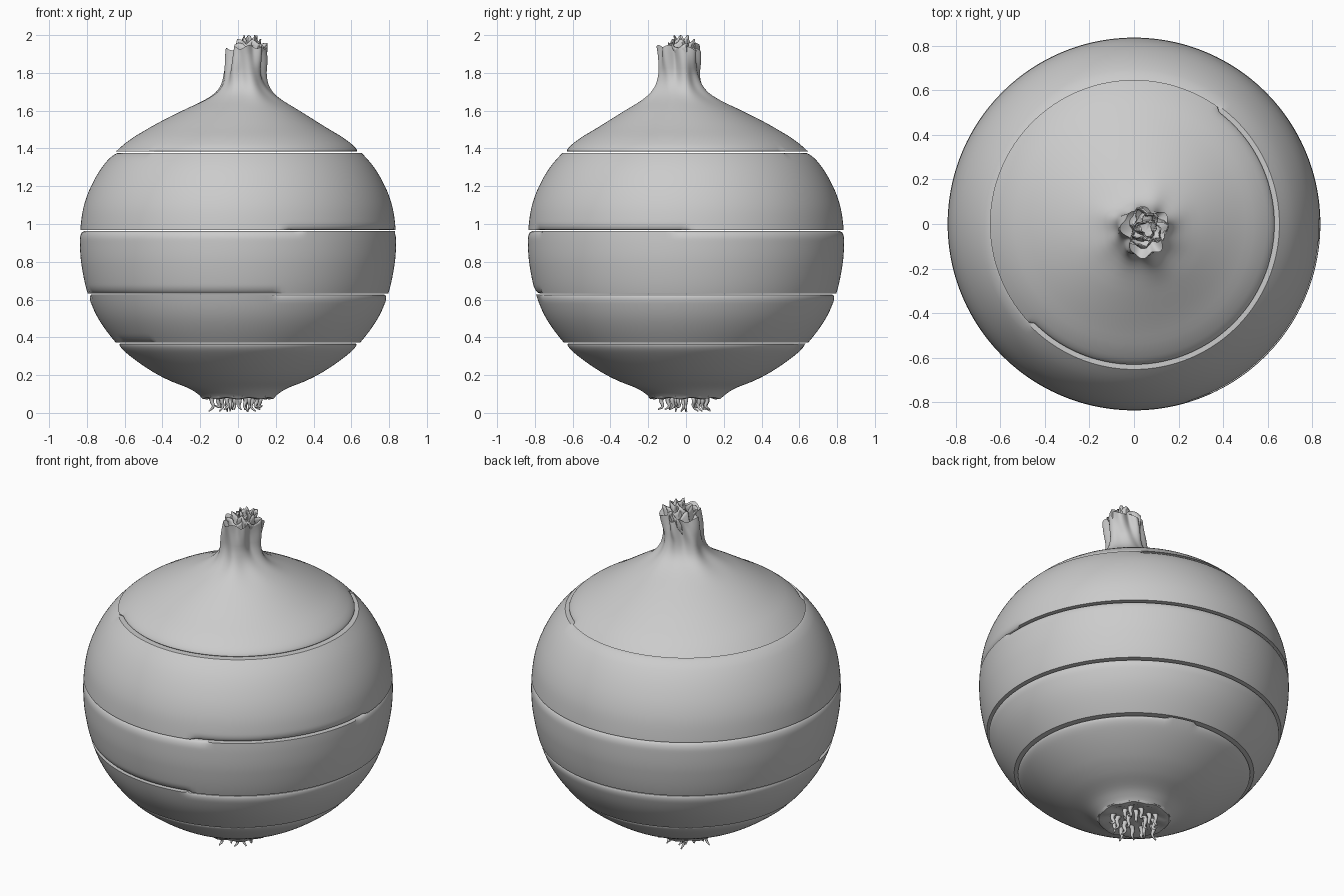
import bpy, bmesh, math, random
from math import sin, cos, pi, radians

if "Cube" in bpy.data.objects:
    bpy.data.objects.remove(bpy.data.objects["Cube"])

random.seed(4)
SEG = 192
# silhouette as (height, radius)
PROFILE = [(0.085, 0.195), (0.10, 0.212), (0.13, 0.26), (0.17, 0.36), (0.22, 0.455),
           (0.30, 0.57), (0.37, 0.645), (0.50, 0.74), (0.63, 0.795), (0.78, 0.828),
           (0.90, 0.837), (1.00, 0.832), (1.10, 0.815), (1.20, 0.778), (1.30, 0.72),
           (1.38, 0.65), (1.45, 0.567), (1.50, 0.485), (1.55, 0.40), (1.60, 0.31),
           (1.65, 0.217), (1.69, 0.158), (1.73, 0.125), (1.78, 0.108), (1.85, 0.102),
           (1.94, 0.098)]


def radius(z):
    """Smooth (Hermite) radius lookup along the silhouette."""
    P = PROFILE
    z = min(max(z, P[0][0]), P[-1][0])
    i = 0
    while i < len(P) - 2 and z > P[i + 1][0]:
        i += 1

    def slope(k):
        a, b = P[max(k - 1, 0)], P[min(k + 1, len(P) - 1)]
        return (b[1] - a[1]) / (b[0] - a[0])
    h = P[i + 1][0] - P[i][0]
    t = (z - P[i][0]) / h
    return ((2*t**3 - 3*t*t + 1) * P[i][1] + (t**3 - 2*t*t + t) * h * slope(i)
            + (3*t*t - 2*t**3) * P[i + 1][1] + (t**3 - t*t) * h * slope(i + 1))


def crumple(a, z):
    """Relative radius wrinkles that grow up the dry neck."""
    k = min(max((z - 1.62) / 0.25, 0), 1)
    return 1 + k * (0.10 * sin(3 * a + 0.6 + 3 * z) + 0.09 * sin(5 * a + 2.0 - 8 * z)
                    + 0.07 * sin(8 * a + 14 * z))


def neck_shift(z):
    k = min(max((z - 1.5) / 0.22, 0), 1)
    k = k * k * (3 - 2 * k)
    return 0.035 * k + 0.12 * max(z - 1.8, 0), -0.033 * k


def finish(name, bm, angle=30):
    bmesh.ops.recalc_face_normals(bm, faces=bm.faces)
    me = bpy.data.meshes.new(name)
    bm.to_mesh(me)
    bm.free()
    ob = bpy.data.objects.new(name, me)
    bpy.context.collection.objects.link(ob)
    bpy.ops.object.select_all(action='DESELECT')
    ob.select_set(True)
    bpy.context.view_layer.objects.active = ob
    bpy.ops.object.shade_smooth_by_angle(angle=radians(angle))
    return ob


def lathe(name, rows, point, seg=SEG, caps=(None, None), angle=30):
    """Skin rings of point(row, angle); caps are optional centre points."""
    bm = bmesh.new()
    rings = [[bm.verts.new(point(r, 2 * pi * i / seg)) for i in range(seg)] for r in rows]
    for lo, hi in zip(rings, rings[1:]):
        for i in range(seg):
            j = (i + 1) % seg
            bm.faces.new((lo[i], lo[j], hi[j], hi[i]))
    for ring, c in zip((rings[0], rings[-1]), caps):
        if c:
            v = bm.verts.new(c)
            for i in range(seg):
                bm.faces.new((ring[i], ring[(i + 1) % seg], v))
    return finish(name, bm, angle)


def in_arc(a, arc):
    return arc and (math.degrees(a) - arc[0]) % 360 <= arc[1] - arc[0]


def rounding(d):
    """Inset of a rounded rim at distance d from the cut."""
    t = 1 - min(d / 0.045, 1)
    return 0.02 * (1 - math.sqrt(max(1 - t * t, 0)))


# slices: name, bottom, top, arc of rounded bottom rim, arc of rounded top rim
GAP = 0.003
SLICES = [("root_slice", 0.085, 0.37, None, (81, 427)),
          ("lower_slice", 0.37, 0.63, (200, 225), (-75, 190)),
          ("middle_slice", 0.63, 0.965, (190, 285), (-4, 293)),
          ("upper_slice", 0.965, 1.38, (-72, 0), (54, 224)),
          ("neck_slice", 1.38, 1.93, (-136, 54), None)]
RIM = [0, 0.004, 0.01, 0.018, 0.027, 0.036, 0.045]
for name, z0, z1, low, high in SLICES:
    a0 = z0 + GAP if z0 > 0.1 else z0
    a1 = z1 - GAP if z1 < 1.9 else z1
    n = 22
    mid = [a0 + 0.045 + (a1 - a0 - 0.09) * k / n for k in range(1, n)]
    rows = [a0 + d for d in RIM] + mid + [a1 - d for d in reversed(RIM)]

    def skin(z, a):
        r = radius(z) * crumple(a, z)
        if in_arc(a, low):
            r -= rounding(z - a0)
        if in_arc(a, high):
            r -= rounding(a1 - z)
        sx, sy = neck_shift(z)
        k = min(max((z - 1.8) / 0.13, 0), 1)
        return (sx + r * cos(a), sy + r * sin(a) * (1 + 0.1 * k),
                z + k * 0.018 * sin(4 * a + 1) * sin(3 * a))
    sx, sy = neck_shift(z1)
    bottom = (0, 0, a0) if z0 > 0.1 else (0, 0, 0.11)
    top = (sx, sy, a1) if z1 < 1.9 else (sx, sy, 1.84)
    lathe(name, rows, skin, caps=(bottom, top))

# dry skin layers curled inside the neck opening
for k, (r0, top) in enumerate([(0.078, 1.945), (0.055, 1.965), (0.032, 1.985)]):
    def leaf(t, a, r0=r0, top=top, k=k):
        z = 1.84 + (top - 1.84) * t
        r = r0 * (1 + 0.22 * sin(3 * a + k * 2 + 2 * t) + 0.15 * sin(7 * a + k) * t)
        z += t * 0.015 * sin(5 * a + 2 * k)
        sx, sy = neck_shift(z)
        return sx + 0.008 + r * cos(a), sy + 0.012 + r * sin(a), z
    layer = lathe(f"neck_layer_{k + 1}", [i / 6 for i in range(7)], leaf, seg=28)
    mod = layer.modifiers.new("thickness", 'SOLIDIFY')
    mod.thickness = 0.006

# root plate, a low rim under the bulb
lathe("root_plate", [(0.20, 0.09), (0.19, 0.078), (0.165, 0.075), (0.13, 0.088)],
      lambda p, a: (p[0] * cos(a), p[0] * sin(a), p[1] + 0.004 * sin(9 * a)),
      seg=64, caps=((0, 0, 0.11), (0, 0, 0.095)))

# short curled root hairs
roots = bpy.data.curves.new("root_hairs", 'CURVE')
roots.dimensions = '3D'
roots.bevel_depth = 0.011
roots.bevel_resolution = 2
roots.resolution_u = 5
roots.use_fill_caps = True
for i in range(18):
    a = i * 2.4 + random.uniform(-0.2, 0.2)
    d = 0.03 + 0.1 * math.sqrt(i / 18)
    end = 0.008 + random.choice((0, 0, 0.01, 0.03))
    b = a + random.uniform(-0.8, 0.8)
    x, y = d * cos(a), d * sin(a)
    pts = [(0, 0.1, 1.5), (0.012, 0.065, 1.0), (0.004, 0.035, 0.7), (0.028, end, 0.3)]
    s = roots.splines.new('BEZIER')
    s.bezier_points.add(3)
    for p, (o, z, w) in zip(s.bezier_points, pts):
        p.co = (x + o * cos(b), y + o * sin(b), z)
        p.radius = w
        p.handle_left_type = p.handle_right_type = 'AUTO'
ob = bpy.data.objects.new("root_hairs", roots)
bpy.context.collection.objects.link(ob)
